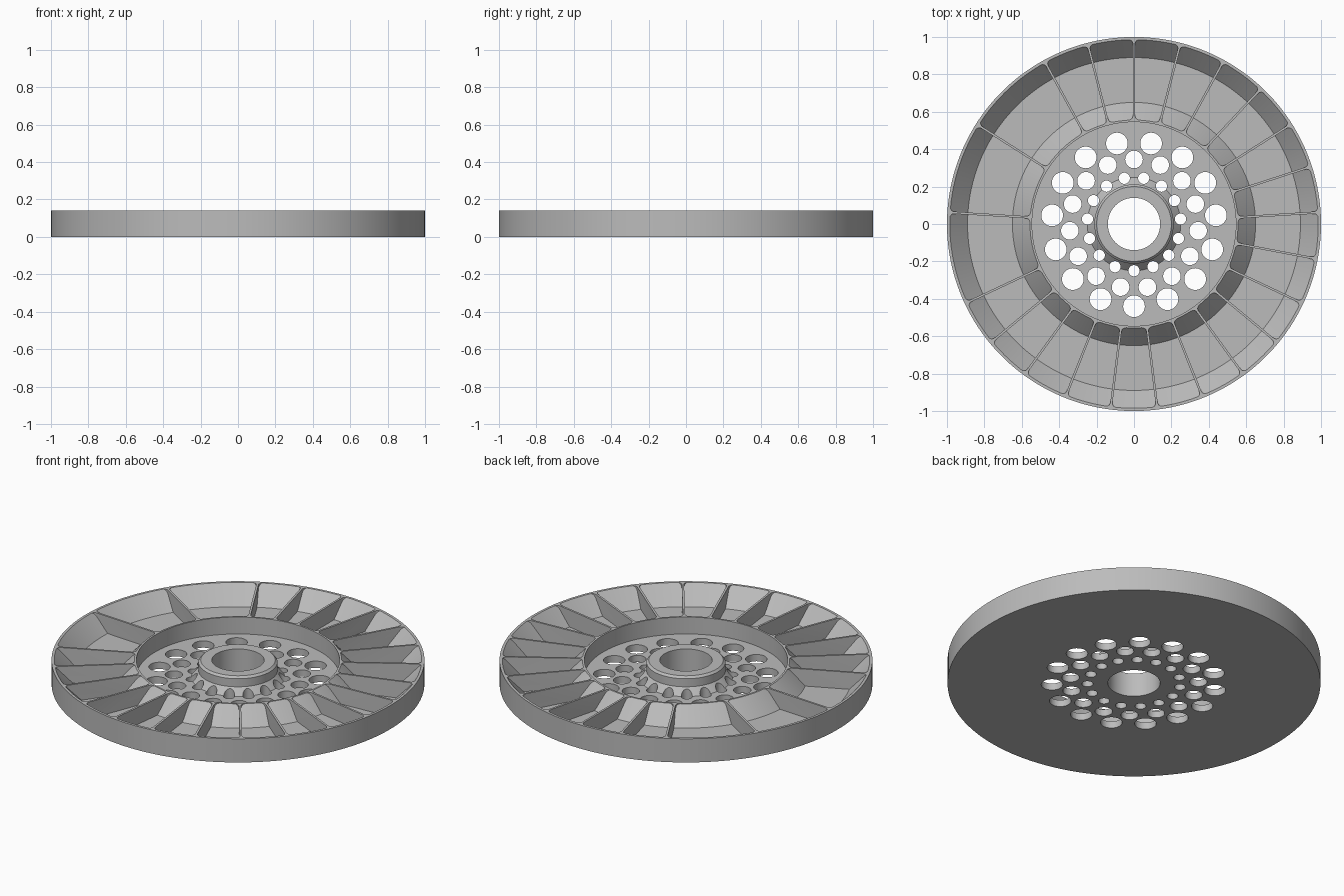
import bpy, bmesh, math
from mathutils import Matrix, Vector

cube = bpy.data.objects.get("Cube")
if cube:
    bpy.data.objects.remove(cube)

TOP, FLOOR = 0.14, 0.04
STEP = math.radians(14.4)

grey = bpy.data.materials.new("plain grey")
grey.use_nodes = True
colour = (0.5, 0.5, 0.5, 1)
grey.diffuse_color = colour
grey.node_tree.nodes["Principled BSDF"].inputs["Base Color"].default_value = colour


def make_object(name, bm):
    bmesh.ops.recalc_face_normals(bm, faces=bm.faces)
    mesh = bpy.data.meshes.new(name)
    bm.to_mesh(mesh)
    bm.free()
    mesh.materials.append(grey)
    obj = bpy.data.objects.new(name, mesh)
    bpy.context.collection.objects.link(obj)
    return obj


def lathe(name, profile, segments):
    bm = bmesh.new()
    verts = [bm.verts.new((r, 0, z)) for r, z in profile]
    edges = [bm.edges.new((v, verts[i - 1])) for i, v in enumerate(verts)]
    bmesh.ops.spin(bm, geom=verts + edges, cent=(0, 0, 0), axis=(0, 0, 1),
                   angle=math.tau, steps=segments, use_merge=True)
    bmesh.ops.remove_doubles(bm, verts=bm.verts, dist=1e-5)
    return make_object(name, bm)


def rib_outline(inner, outer, half, fillet):
    """Half outline of a thin rib that flares into the rings at both ends."""
    side = [(inner - 0.005, half + fillet)]
    arc = [i * math.pi / 10 for i in range(6)]
    side += [(inner + fillet * (1 - math.cos(a)), half + fillet * (1 - math.sin(a))) for a in arc]
    side += [(outer - fillet * (1 - math.cos(a)), half + fillet * (1 - math.sin(a))) for a in reversed(arc)]
    side += [(outer + 0.006, half + fillet)]
    return side + [(x, -y) for x, y in reversed(side)]


def apply_boolean(target, tool, operation):
    mod = target.modifiers.new(operation.title(), 'BOOLEAN')
    mod.operation, mod.solver, mod.object = operation, 'EXACT', tool
    bpy.context.view_layer.objects.active = target
    bpy.ops.object.modifier_apply(modifier=mod.name)
    bpy.data.objects.remove(tool)


# Wheel body: bore, hub, sunken web, inner ring, sloped trough and rim
wheel = lathe("wheel_body", [
    (0.14, 0), (0.14, TOP), (0.2, TOP), (0.212, TOP - 0.012), (0.212, 0.08),
    (0.25, FLOOR), (0.545, FLOOR), (0.545, TOP), (0.556, TOP), (0.65, FLOOR),
    (0.89, FLOOR), (0.985, TOP), (1, TOP), (1, 0)], 150)

# Radial ribs, with three left out to make the wide pockets
bm = bmesh.new()
outline = rib_outline(0.556, 0.985, 0.006, 0.022)
for i in range(25):
    if i in (3, 5, 7):
        continue
    turn = Matrix.Rotation(math.pi / 2 + i * STEP, 3, 'Z')
    face = bm.faces.new([bm.verts.new(turn @ Vector((x, y, FLOOR - 0.01))) for x, y in outline])
    walls = bmesh.ops.extrude_face_region(bm, geom=[face])["geom"]
    bmesh.ops.translate(bm, vec=(0, 0, TOP - FLOOR + 0.01),
                        verts=[v for v in walls if isinstance(v, bmesh.types.BMVert)])
apply_boolean(wheel, make_object("ribs", bm), 'UNION')

# Three staggered circles of fifteen holes
bm = bmesh.new()
for circle, radius, start in ((0.44, 0.058, -90), (0.345, 0.047, 90), (0.25, 0.03, -90)):
    for i in range(15):
        a = math.radians(start + 24 * i)
        place = Matrix.Translation((circle * math.cos(a), circle * math.sin(a), 0.05))
        bmesh.ops.create_cone(bm, cap_ends=True, segments=32, radius1=radius,
                              radius2=radius, depth=0.2, matrix=place)
apply_boolean(wheel, make_object("hole_cutters", bm), 'DIFFERENCE')

# Smooth round walls, crisp edges
bpy.ops.object.select_all(action='DESELECT')
wheel.select_set(True)
bpy.context.view_layer.objects.active = wheel
bpy.ops.object.shade_smooth_by_angle(angle=math.radians(25))
